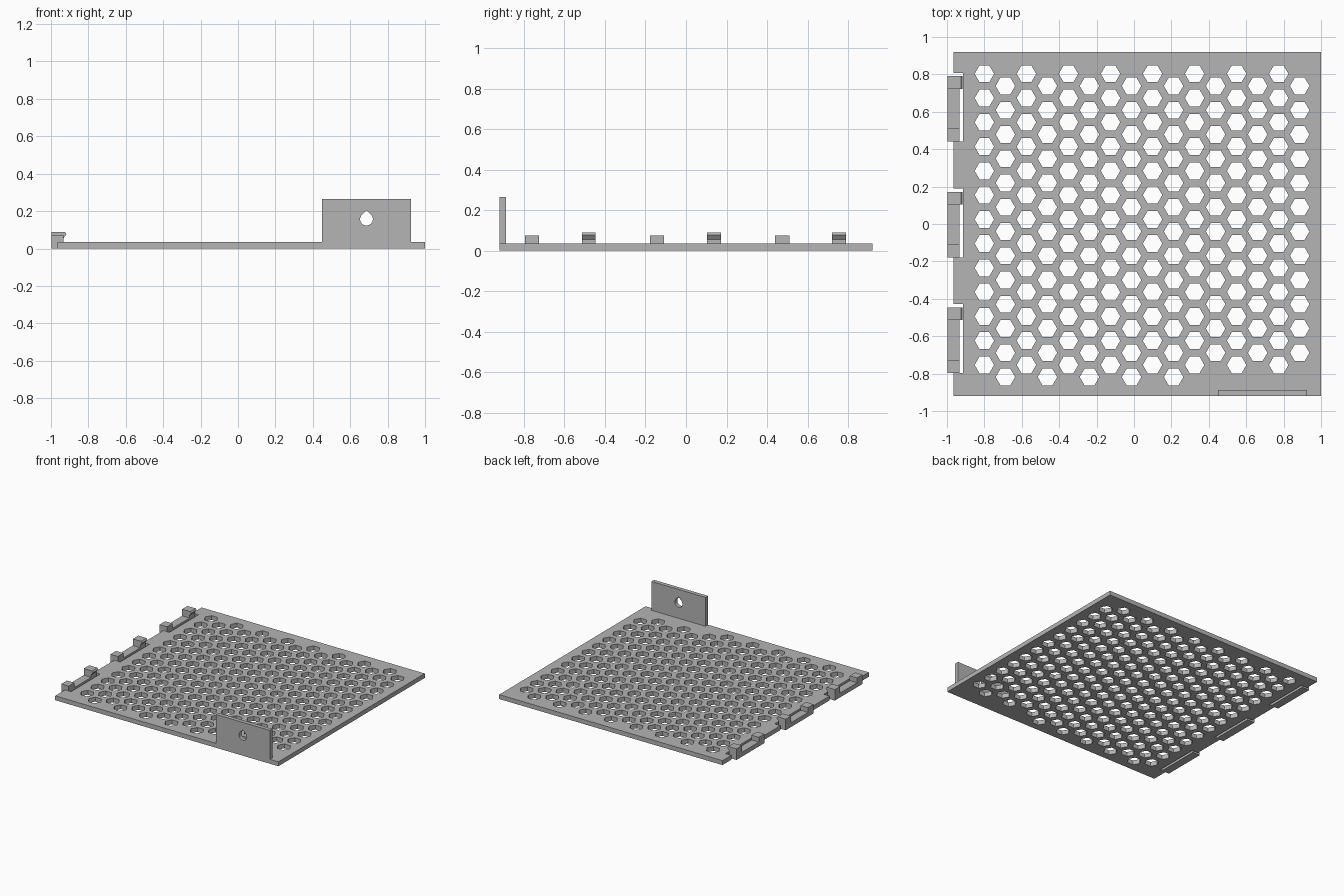
import bpy, bmesh
from math import sin, cos, pi, radians
from mathutils import Matrix

cube = bpy.data.objects.get("Cube")
if cube:
    bpy.data.objects.remove(cube, do_unlink=True)

GREY = (0.46, 0.46, 0.46, 1.0)
grey = bpy.data.materials.new("plain grey")
grey.use_nodes = True
grey.diffuse_color = GREY
grey.node_tree.nodes["Principled BSDF"].inputs["Base Color"].default_value = GREY

T = 0.035                      # plate thickness
UPRIGHT = Matrix.Rotation(radians(90), 4, 'X')


def sheet(name, loops, depth, matrix):
    """Fill flat loops (outline first, then holes) and thicken them by depth."""
    curve = bpy.data.curves.new(name + " outline", 'CURVE')
    curve.dimensions, curve.fill_mode = '2D', 'BOTH'
    curve.extrude = depth / 2
    for loop in loops:
        spline = curve.splines.new('POLY')
        spline.points.add(len(loop) - 1)
        for point, (x, y) in zip(spline.points, loop):
            point.co = (x, y, 0, 1)
        spline.use_cyclic_u = True
    temp = bpy.data.objects.new(name + " helper", curve)
    bpy.context.collection.objects.link(temp)
    graph = bpy.context.evaluated_depsgraph_get()
    mesh = bpy.data.meshes.new_from_object(temp.evaluated_get(graph))
    bpy.data.objects.remove(temp, do_unlink=True)
    bpy.data.curves.remove(curve)

    bm = bmesh.new()
    bm.from_mesh(mesh)
    bmesh.ops.remove_doubles(bm, verts=bm.verts, dist=1e-5)
    bmesh.ops.recalc_face_normals(bm, faces=bm.faces)
    bm.transform(matrix)
    for face in bm.faces:
        face.smooth = False
    bm.to_mesh(mesh)
    bm.free()
    mesh.name = name
    mesh.materials.clear()
    mesh.materials.append(grey)
    obj = bpy.data.objects.new(name, mesh)
    bpy.context.collection.objects.link(obj)
    return obj


def rect(x0, x1, y0, y1):
    return [(x0, y0), (x1, y0), (x1, y1), (x0, y1)]


def flat(z0, z1):
    return Matrix.Translation((0, 0, (z0 + z1) / 2))


def upright(y0, y1):
    return Matrix.Translation((0, (y0 + y1) / 2, 0)) @ UPRIGHT


# Base plate: left edge notched for three spring clips
LEFT, NOTCH, HALF = -0.965, -0.913, 0.92
clip_tops = [0.79 - 0.618 * i for i in range(3)]
ARM = 0.35
outline = [(LEFT, -HALF), (1, -HALF), (1, HALF), (LEFT, HALF)]
for top in clip_tops:
    bottom, upper = top - ARM, top + 0.018
    outline += [(LEFT, upper), (NOTCH, upper), (NOTCH, bottom), (LEFT, bottom)]

# Staggered hexagonal vents, one fewer in the columns behind the tab
holes = []
for col in range(16):
    odd = col % 2
    rows = 12 if odd and col > 10 else 13
    for row in range(rows):
        cx = -0.8 + 0.1124 * col
        cy = 0.803 - 0.1297 * (row + odd / 2)
        holes.append([(cx + 0.052 * cos(k * pi / 3), cy + 0.052 * sin(k * pi / 3))
                      for k in range(6)])
sheet("vented_plate", [outline] + holes, T, flat(0, T))

# Upright tab with a teardrop hole
r, hx, hz = 0.034, 0.687, 0.157
steps = 24
teardrop = [(hx, hz + r * 2 ** 0.5)]
for k in range(steps + 1):
    a = radians(135 + 270 * k / steps)
    teardrop.append((hx + r * cos(a), hz + r * sin(a)))
sheet("mounting_tab", [rect(0.45, 0.925, T, 0.265), teardrop], 0.032,
      upright(-HALF, -HALF + 0.032))

# Spring clips: cantilever arm, stop block at the root, hook at the free end
OUT, IN = -0.998, -0.933
hook = [(OUT, T), (IN, T), (IN, 0.055), (-0.917, 0.077), (-0.926, 0.088), (OUT, 0.088)]
for i, top in enumerate(clip_tops, 1):
    root = top - ARM
    sheet(f"clip_arm_{i}", [rect(OUT, IN, root, top)], T, flat(0, T))
    sheet(f"clip_stop_{i}", [rect(OUT, IN, root, root + 0.07)], 0.038, flat(T, T + 0.038))
    sheet(f"clip_hook_{i}", [hook], 0.068, upright(top - 0.068, top))
